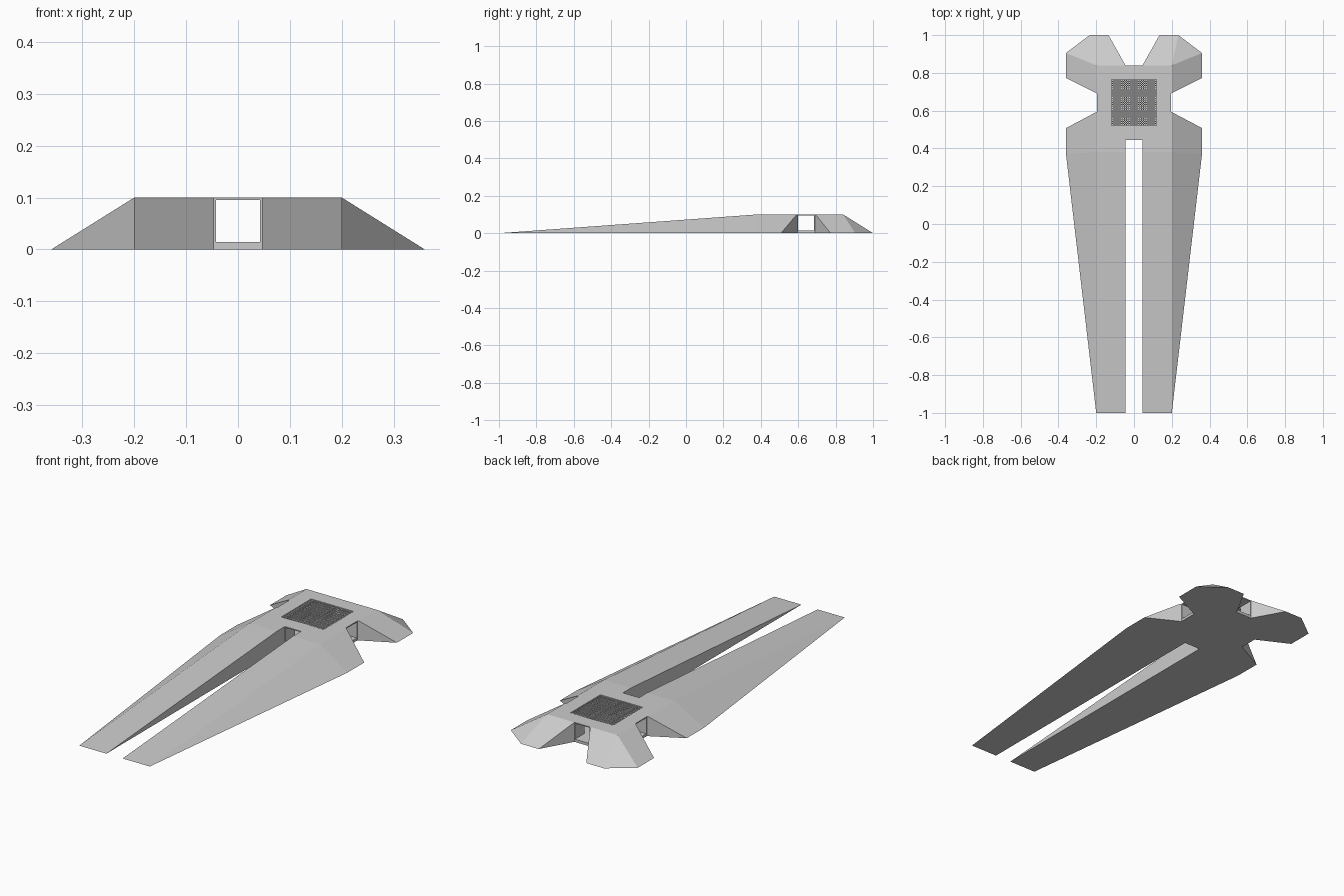
import bpy, bmesh

if "Cube" in bpy.data.objects:
    bpy.data.objects.remove(bpy.data.objects["Cube"])


def to_object(bm, name):
    bmesh.ops.recalc_face_normals(bm, faces=bm.faces)
    mesh = bpy.data.meshes.new(name)
    bm.to_mesh(mesh)
    bm.free()
    ob = bpy.data.objects.new(name, mesh)
    bpy.context.collection.objects.link(ob)
    return ob


def prism(name, outline, z0, z1):
    bm = bmesh.new()
    face = bm.faces.new([bm.verts.new((x, y, z0)) for x, y in outline])
    ext = bmesh.ops.extrude_face_region(bm, geom=[face])
    for v in ext["geom"]:
        if isinstance(v, bmesh.types.BMVert):
            v.co.z = z1
    return to_object(bm, name)


def rect(x0, x1, y0, y1):
    return [(x0, y0), (x1, y0), (x1, y1), (x0, y1)]


def carve(target, cutter):
    mod = target.modifiers.new("cut", 'BOOLEAN')
    mod.operation = 'DIFFERENCE'
    mod.solver = 'EXACT'
    mod.object = cutter
    bpy.context.view_layer.objects.active = target
    bpy.ops.object.modifier_apply(modifier=mod.name)
    bpy.data.objects.remove(cutter)


# Faceted body: convex wedge with sloping sides
TOP = 0.1
bm = bmesh.new()
half = [(0.2, -1, 0), (0.36, 0.37, 0), (0.36, 0.905, 0), (0.235, 1, 0),
        (0.2, 0.38, TOP), (0.2, 0.84, TOP)]
for s in (-1, 1):
    for x, y, z in half:
        bm.verts.new((s * x, y, z))
bmesh.ops.convex_hull(bm, input=bm.verts)
bmesh.ops.dissolve_limit(bm, angle_limit=0.002, verts=bm.verts, edges=bm.edges)
body = to_object(bm, "body")

# Slot between the long legs, rear notch and side notches
carve(body, prism("slot_cutter", rect(-0.046, 0.046, -1.2, 0.445), -0.1, 0.2))
carve(body, prism("rear_notch_cutter",
                  [(-0.045, 0.84), (0.045, 0.84), (0.191, 1.1), (-0.191, 1.1)], -0.1, 0.2))
for s in (-1, 1):
    side = [(0.195, 0.595), (0.195, 0.69), (0.443, 0.815), (0.443, 0.464)]
    carve(body, prism("side_notch_cutter", [(s * x, y) for x, y in side], -0.1, 0.2))

# Hollow chamber and crossing square tunnels
FLOOR = 0.014
X, Y0, Y1 = 0.12, 0.522, 0.764
carve(body, prism("chamber_cutter", rect(-X, X, Y0, Y1), FLOOR, 0.2))
carve(body, prism("long_tunnel_cutter", rect(-0.042, 0.042, 0.42, 0.87), FLOOR, 0.095))
carve(body, prism("cross_tunnel_cutter", rect(-0.22, 0.22, 0.6, 0.685), FLOOR, 0.095))

# Fine grille over the chamber
bm = bmesh.new()


def bar(x0, x1, y0, y1, z0, z1):
    made = bmesh.ops.create_cube(bm, size=1)
    for v in made["verts"]:
        v.co = ((x0 + x1) / 2 + v.co.x * (x1 - x0),
                (y0 + y1) / 2 + v.co.y * (y1 - y0),
                (z0 + z1) / 2 + v.co.z * (z1 - z0))


COUNT, W = 24, 0.002
for i in range(1, COUNT):
    x = -X + 2 * X * i / COUNT
    y = Y0 + (Y1 - Y0) * i / COUNT
    bar(x - W, x + W, Y0, Y1, 0.0955, 0.0975)
    bar(-X, X, y - W, y + W, 0.0965, 0.0985)
to_object(bm, "grille")
